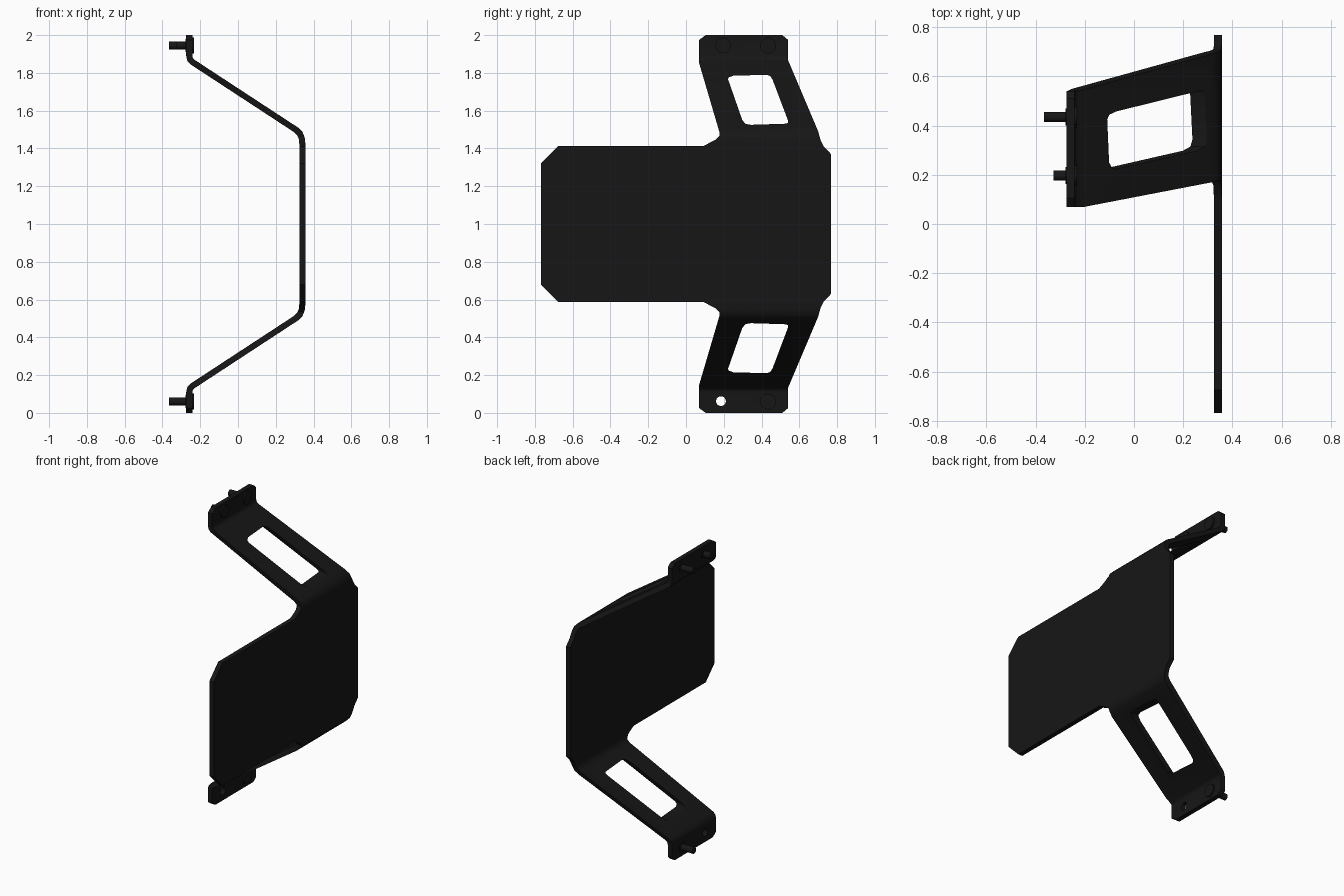
import bpy, bmesh
from math import radians, pi
from mathutils import Vector, Matrix

if "Cube" in bpy.data.objects:
    bpy.data.objects.remove(bpy.data.objects["Cube"])

mat = bpy.data.materials.new("black_metal")
mat.diffuse_color = (0.008, 0.008, 0.008, 1)
mat.use_nodes = True
mat.node_tree.nodes["Principled BSDF"].inputs["Base Color"].default_value = mat.diffuse_color


def finish(name, bm):
    bmesh.ops.recalc_face_normals(bm, faces=bm.faces[:])
    me = bpy.data.meshes.new(name)
    bm.to_mesh(me)
    bm.free()
    me.materials.append(mat)
    ob = bpy.data.objects.new(name, me)
    bpy.context.collection.objects.link(ob)
    return ob


def prism(name, points, vec):
    """Extrude a closed 3D outline along vec."""
    bm = bmesh.new()
    face = bm.faces.new([bm.verts.new(p) for p in points])
    geo = bmesh.ops.extrude_face_region(bm, geom=[face])["geom"]
    bmesh.ops.translate(bm, vec=vec, verts=[g for g in geo if isinstance(g, bmesh.types.BMVert)])
    return finish(name, bm)


def boolean(ob, cutter, op):
    mod = ob.modifiers.new(op, 'BOOLEAN')
    mod.object, mod.operation, mod.solver = cutter, op, 'EXACT'
    bpy.context.view_layer.objects.active = ob
    bpy.ops.object.modifier_apply(modifier=mod.name)
    bpy.data.objects.remove(cutter)


def mirrored(half):
    return half + [(a, 2 - z) for a, z in reversed(half)]


def cylinders(name, parts):
    """Stack of cylinders along x: (x0, x1, y, z, radius)."""
    bm = bmesh.new()
    for x0, x1, y, z, r in parts:
        m = Matrix.Translation(((x0 + x1) / 2, y, z)) @ Matrix.Rotation(pi / 2, 4, 'Y')
        bmesh.ops.create_cone(bm, cap_ends=True, segments=24, radius1=r, radius2=r,
                              depth=x1 - x0, matrix=m)
    return finish(name, bm)


def smooth(ob):
    bpy.ops.object.select_all(action='DESELECT')
    ob.select_set(True)
    bpy.context.view_layer.objects.active = ob
    bpy.ops.object.shade_smooth_by_angle(angle=radians(30))


# folded sheet: centre line in xz, offset to both sides for thickness
line = mirrored([(-0.258, 2.01), (-0.258, 1.89), (-0.254, 1.872), (-0.242, 1.858),
                 (0.308, 1.498), (0.328, 1.478), (0.338, 1.452), (0.341, 1.42)])
T = 0.016
left, right = [], []
for i, p in enumerate(line):
    p = Vector(p)
    a = (p - Vector(line[i - 1])).normalized() if i else None
    b = (Vector(line[i + 1]) - p).normalized() if i < len(line) - 1 else None
    a, b = a or b, b or a
    t = (a + b).normalized()
    off = Vector((-t.y, t.x)) * (T / t.dot(a))
    left.append(p + off)
    right.append(p - off)
bracket = prism("bracket_sheet", [(p.x, -0.9, p.y) for p in left + right[::-1]], (0, 1.8, 0))

# side outline of plate, arms and flanges, trimmed out of the sheet
outline = mirrored([(-0.768, 1.32), (-0.675, 1.414), (0.095, 1.414), (0.155, 1.446),
                    (0.177, 1.467), (0.176, 1.49), (0.07, 1.85), (0.07, 1.975),
                    (0.105, 2.0), (0.51, 2.0), (0.54, 1.975), (0.54, 1.868),
                    (0.70, 1.49), (0.712, 1.445), (0.73, 1.41), (0.768, 1.37)][::-1])
boolean(bracket, prism("outline_cutter", [(-0.6, y, z) for y, z in outline], (1.2, 0, 0)), 'INTERSECT')

# arm windows
window = [(0.222, 1.768), (0.228, 1.777), (0.25, 1.785), (0.425, 1.79), (0.445, 1.784),
          (0.458, 1.765), (0.54, 1.548), (0.541, 1.536), (0.53, 1.531), (0.345, 1.525),
          (0.315, 1.53), (0.298, 1.55)]
for flip in (False, True):
    pts = [(-0.6, y, 2 - z if flip else z) for y, z in window]
    boolean(bracket, prism("window_cutter", pts, (1.2, 0, 0)), 'DIFFERENCE')

# open screw hole in the lower flange
boolean(bracket, cylinders("hole_cutter", [(-0.5, 0.0, 0.185, 0.062, 0.026)]), 'DIFFERENCE')
smooth(bracket)

# studs with flat heads on the flanges
for name, y, z, tip in (("upper_long_stud", 0.435, 1.945, -0.365),
                        ("upper_short_stud", 0.197, 1.945, -0.328),
                        ("lower_long_stud", 0.435, 0.06, -0.365)):
    smooth(cylinders(name, [(tip, -0.25, y, z, 0.021), (-0.278, -0.27, y, z, 0.034),
                            (-0.25, -0.232, y, z, 0.042)]))
